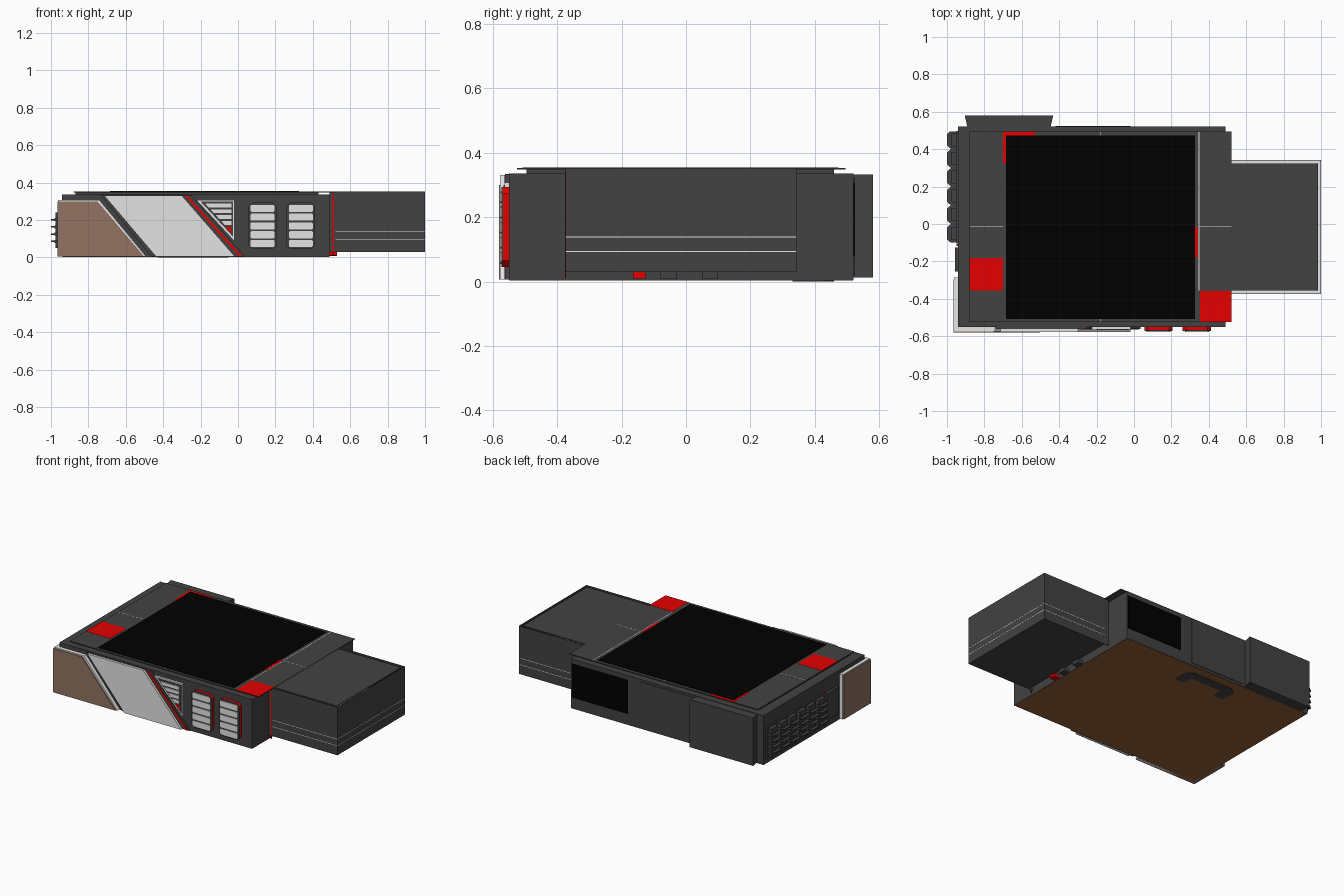
import bpy, bmesh, math
from mathutils import Vector


def material(name, r, g, b):
    lin = [(c / 255 / 12.92) if c < 10 else ((c / 255 + 0.055) / 1.055) ** 2.4 for c in (r, g, b)]
    m = bpy.data.materials.new(name)
    m.diffuse_color = (*lin, 1)
    return m


GREY = material("dark grey", 66, 66, 66)
BLACK = material("screen black", 0, 0, 0)
RED = material("red", 230, 0, 0)
LIGHT = material("light grey", 228, 228, 228)
WHITE = material("white", 255, 255, 255)
TAN = material("tan brown", 146, 116, 98)
BROWN = material("base brown", 150, 95, 55)


def finish(name, bm, mat):
    bmesh.ops.recalc_face_normals(bm, faces=bm.faces)
    me = bpy.data.meshes.new(name)
    bm.to_mesh(me)
    bm.free()
    me.materials.append(mat)
    ob = bpy.data.objects.new(name, me)
    bpy.context.collection.objects.link(ob)
    return ob


def boxes(name, mat, *specs):
    """One object from boxes given as (x0, x1, y0, y1, z0, z1)."""
    bm = bmesh.new()
    for x0, x1, y0, y1, z0, z1 in specs:
        for v in bmesh.ops.create_cube(bm, size=1)["verts"]:
            v.co = Vector(((x0 + x1) / 2 + v.co.x * (x1 - x0),
                           (y0 + y1) / 2 + v.co.y * (y1 - y0),
                           (z0 + z1) / 2 + v.co.z * (z1 - z0)))
    return finish(name, bm, mat)


def prism(name, mat, pts, a, b, axis="y"):
    """Extrude a flat outline from a to b; outline is xz for axis y, xy for axis z."""
    bm = bmesh.new()
    place = (lambda p, t: (p[0], t, p[1])) if axis == "y" else (lambda p, t: (p[0], p[1], t))
    lo = [bm.verts.new(place(p, a)) for p in pts]
    hi = [bm.verts.new(place(p, b)) for p in pts]
    bm.faces.new(lo)
    bm.faces.new(hi)
    for i in range(len(pts)):
        j = (i + 1) % len(pts)
        bm.faces.new((lo[i], lo[j], hi[j], hi[i]))
    return finish(name, bm, mat)


def chamfered(x0, x1, z0, z1, c):
    return [(x0 + c, z0), (x1 - c, z0), (x1, z0 + c), (x1, z1 - c),
            (x1 - c, z1), (x0 + c, z1), (x0, z1 - c), (x0, z0 + c)]


# Main case and its brown underside
boxes("main_body", GREY, (-0.94, 0.49, -0.55, 0.52, 0.005, 0.335))
boxes("base_plate", BROWN, (-0.938, 0.488, -0.548, 0.518, 0.003, 0.006))
prism("bottom_handle", GREY, [(-0.05, 0.33), (-0.05, 0.43), (-0.09, 0.46), (-0.39, 0.46), (-0.43, 0.43),
                              (-0.43, 0.33), (-0.36, 0.33), (-0.36, 0.40), (-0.12, 0.40), (-0.12, 0.33)],
      0.0, 0.004, "z")

# Top deck: lower slab, overhanging plate, screen and coloured tiles
boxes("deck_slab", GREY, (-0.87, 0.43, -0.495, 0.46, 0.334, 0.348))
boxes("deck_plate", GREY, (-0.88, 0.52, -0.525, 0.495, 0.347, 0.352))
boxes("deck_seams", WHITE, (0.345, 0.349, -0.355, 0.494, 0.351, 0.3525),
      (-0.88, -0.70, -0.016, -0.013, 0.351, 0.3525), (0.35, 0.52, -0.016, -0.013, 0.351, 0.3525),
      (-0.181, -0.178, 0.475, 0.495, 0.351, 0.3525), (-0.181, -0.178, -0.525, -0.505, 0.351, 0.3525))
boxes("screen", BLACK, (-0.685, 0.325, -0.508, 0.474, 0.351, 0.354))
boxes("deck_red_tiles", RED, (-0.88, -0.70, -0.355, -0.183, 0.351, 0.353),
      (0.352, 0.520, -0.525, -0.357, 0.351, 0.353), (0.325, 0.343, -0.18, -0.018, 0.351, 0.353),
      (-0.70, -0.53, 0.474, 0.494, 0.351, 0.353), (-0.70, -0.685, 0.325, 0.494, 0.351, 0.353))

# Side module: thin upright walls around an inset top and floor, with inlaid lines
X0, X1, Y0, Y1 = 0.49, 1.0, -0.374, 0.343
boxes("side_module_walls", GREY, (X1 - 0.003, X1, Y0, Y1, 0.03, 0.352),
      (X0, X1, Y0, Y0 + 0.003, 0.03, 0.352), (X0, X1, Y1 - 0.003, Y1, 0.03, 0.352))
boxes("side_module_top", GREY, (X0, X1 - 0.016, Y0 + 0.018, Y1 - 0.02, 0.343, 0.350))
boxes("side_module_floor", GREY, (X0 + 0.03, X1 - 0.003, Y0 + 0.003, Y1 - 0.003, 0.03, 0.034))
boxes("side_module_lines", WHITE,
      *[(X0 + 0.03, X1 + 0.0005, Y0 - 0.0005, Y1 + 0.0005, z, z + 0.003) for z in (0.092, 0.136)])
boxes("module_red_edge", RED, (0.503, 0.511, Y0 - 0.001, Y0 + 0.002, 0.01, 0.34))
boxes("module_feet", GREY, *[(0.48, 0.53, y, y + 0.05, 0.008, 0.032) for y in (-0.08, 0.05)])
boxes("module_red_foot", RED, (0.48, 0.53, -0.165, -0.125, 0.01, 0.032))

# Front left corner: brown wrap panel with a white border
prism("corner_border", WHITE, [(-0.962, 0.006), (-0.962, 0.308), (-0.742, 0.308), (-0.492, 0.006)], -0.574, -0.545)
prism("corner_panel", TAN, [(-0.964, 0.006), (-0.964, 0.300), (-0.752, 0.300), (-0.503, 0.006)], -0.58, -0.545)
boxes("corner_side_border", WHITE, (-0.962, -0.93, -0.57, -0.285, 0.008, 0.308))
boxes("corner_side_panel", TAN, (-0.966, -0.94, -0.579, -0.297, 0.006, 0.300))

# Front slanted panel with dark backing and red stripe
prism("slant_backing", GREY, [(-0.735, 0.333), (-0.25, 0.333), (0.035, 0.006), (-0.465, 0.006)], -0.562, -0.545)
prism("slant_panel", LIGHT, [(-0.715, 0.330), (-0.30, 0.330), (-0.018, 0.006), (-0.44, 0.006)], -0.577, -0.545)
prism("slant_stripe", RED, [(-0.285, 0.330), (-0.270, 0.330), (0.023, 0.006), (0.006, 0.006)], -0.564, -0.545)

# Triangular grille: frame, recess and slats clipped to the slope
prism("grille_frame", LIGHT, [(-0.225, 0.308), (-0.018, 0.308), (-0.018, 0.085)], -0.564, -0.545)
prism("grille_recess", GREY, [(-0.200, 0.299), (-0.026, 0.299), (-0.026, 0.110)], -0.567, -0.545)
prism("grille_red_corner", RED, [(-0.070, 0.163), (-0.036, 0.163), (-0.036, 0.130)], -0.570, -0.545)
for i in range(4):
    top = 0.288 - i * 0.031
    bot = top - 0.021
    left = lambda z: -0.176 + (0.288 - z) * 0.92
    prism(f"grille_slat_{i + 1}", LIGHT, [(left(top), top), (-0.036, top), (-0.036, bot), (left(bot), bot)],
          -0.573, -0.545)

# Two louvred vents: red layer, dark frame, five light slats
for n, x in enumerate((0.055, 0.26)):
    prism(f"vent_red_layer_{n + 1}", RED, chamfered(x, x + 0.152, 0.045, 0.293, 0.02), -0.568, -0.545)
    prism(f"vent_frame_{n + 1}", GREY, chamfered(x, x + 0.152, 0.045, 0.293, 0.02), -0.573, -0.567)
    for i in range(5):
        z = 0.055 + i * 0.047
        prism(f"vent_slat_{n + 1}_{i + 1}", LIGHT, chamfered(x + 0.012, x + 0.14, z, z + 0.038, 0.005),
              -0.577, -0.57)

# Left end: finned heat vent with a little red trim, and a small box
boxes("left_vent_red", RED, (-0.95, -0.93, -0.10, 0.15, 0.036, 0.046), (-0.95, -0.93, -0.118, -0.106, 0.12, 0.25))
boxes("left_vent_panel", GREY, (-0.950, -0.93, -0.105, 0.498, 0.045, 0.25))
boxes("left_side_box", GREY, (-0.957, -0.93, -0.255, -0.125, 0.06, 0.24))
boxes("left_vent_blocks", GREY,
      *[(-0.975, -0.94, -0.085 + i * 0.1, -0.015 + i * 0.1, 0.05, 0.24) for i in range(6)])
for r in range(4):
    z = 0.085 + r * 0.039
    boxes(f"left_vent_rail_{r + 1}", GREY, (-0.98, -0.94, -0.10, 0.495, z - 0.008, z + 0.008))
    for i in range(6):
        y = -0.095 + i * 0.1
        prism(f"left_fin_{r + 1}_{i + 1}", GREY,
              [(-0.94, y), (-0.985, y), (-1.0, y + 0.015), (-1.0, y + 0.075), (-0.985, y + 0.09), (-0.94, y + 0.09)],
              z - 0.004, z + 0.004, "z")

# Back: flared cover, display and flat panel
prism("back_cover", GREY, [(-0.89, 0.515), (-0.905, 0.58), (-0.432, 0.58), (-0.447, 0.515)], 0.012, 0.332, "z")
boxes("back_display", BLACK, (0.065, 0.482, 0.515, 0.5225, 0.078, 0.305))
boxes("back_flat_panel", GREY, (-0.42, -0.02, 0.515, 0.524, 0.02, 0.32))
